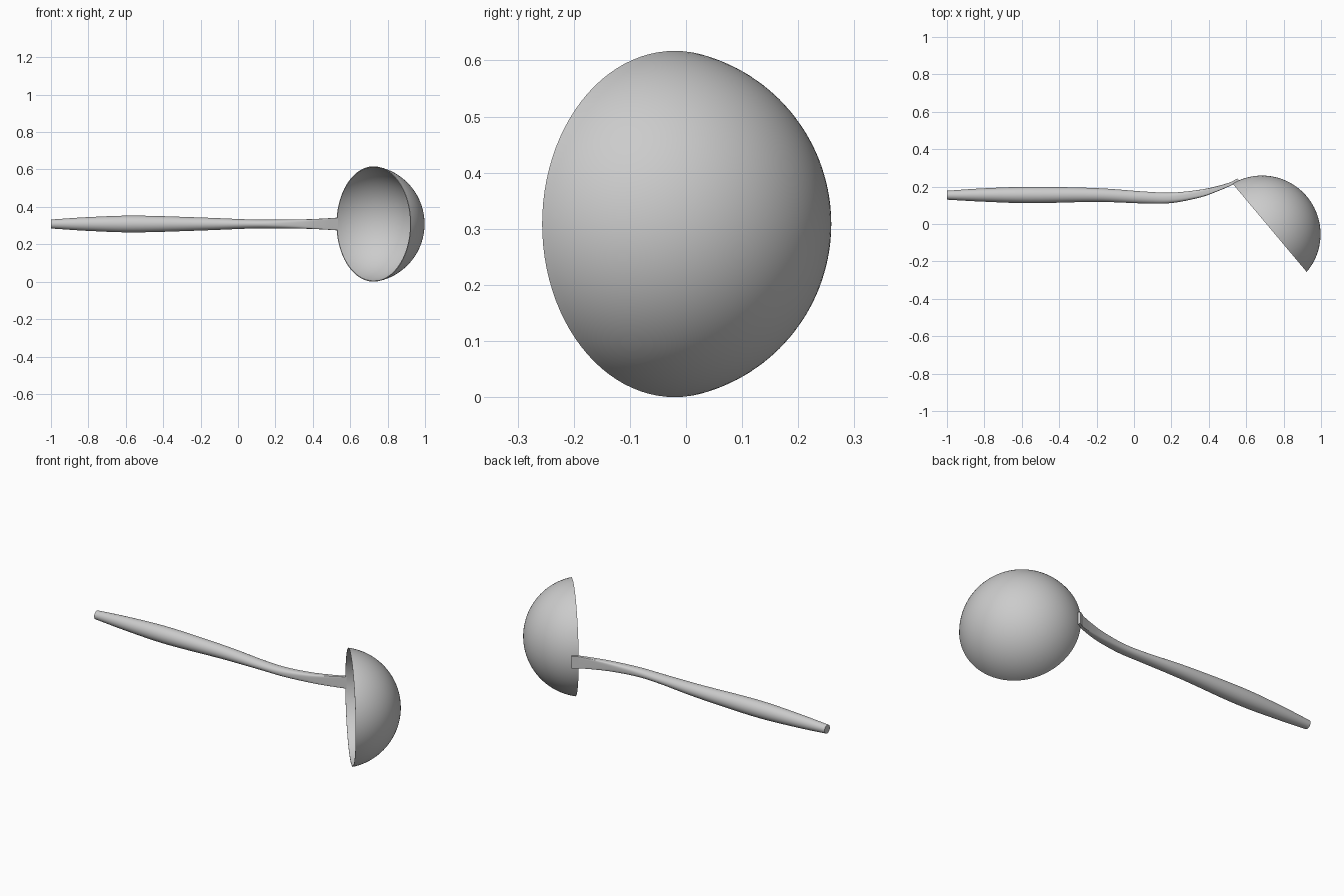
import bpy, bmesh, math
from mathutils import Matrix, Vector

cube = bpy.data.objects.get("Cube")
if cube:
    bpy.data.objects.remove(cube, do_unlink=True)

MID_Z = 0.3085

steel = bpy.data.materials.new("brushed grey steel")
steel.use_nodes = True
steel.diffuse_color = (0.6, 0.6, 0.6, 1)
steel.node_tree.nodes["Principled BSDF"].inputs["Base Color"].default_value = (0.6, 0.6, 0.6, 1)


def finish(bm, name, angle):
    """Turn a bmesh into a smooth-shaded object with sharp edges kept."""
    bmesh.ops.recalc_face_normals(bm, faces=bm.faces)
    mesh = bpy.data.meshes.new(name)
    bm.to_mesh(mesh)
    bm.free()
    mesh.materials.append(steel)
    obj = bpy.data.objects.new(name, mesh)
    bpy.context.collection.objects.link(obj)
    bpy.ops.object.select_all(action='DESELECT')
    obj.select_set(True)
    bpy.context.view_layer.objects.active = obj
    bpy.ops.object.shade_smooth_by_angle(angle=math.radians(angle))
    return obj


# Bowl: thin spherical cap, spun around its own axis, then tipped sideways
def cap_arc(radius, depth, steps=24):
    ball = (radius ** 2 + depth ** 2) / (2 * depth)
    reach = math.asin(radius / ball)
    return [Vector((ball * math.sin(reach * i / steps), 0,
                    ball * math.cos(reach * i / steps) - ball + depth))
            for i in range(steps + 1)]


bm = bmesh.new()
profile = cap_arc(0.3085, 0.26) + cap_arc(0.304, 0.255)[::-1]
verts = [bm.verts.new(p) for p in profile]
edges = [bm.edges.new(pair) for pair in zip(verts, verts[1:])]
bmesh.ops.spin(bm, geom=verts + edges, cent=(0, 0, 0), axis=(0, 0, 1),
               angle=math.tau, steps=96, use_merge=True)
bmesh.ops.remove_doubles(bm, verts=bm.verts, dist=0.0001)
tip = Matrix.Rotation(math.radians(40), 4, 'Z') @ Matrix.Rotation(math.pi / 2, 4, 'Y')
bmesh.ops.transform(bm, verts=bm.verts, matrix=Matrix.Translation((0.725, -0.02, MID_Z)) @ tip)
finish(bm, "bowl", 40)

# Handle stations: x, centre y, half depth in y, half height in z, squareness
stations = [Vector(s) for s in (
    (-1.0, 0.154, 0.024, 0.024, 2),
    (-0.8, 0.155, 0.036, 0.037, 2),
    (-0.55, 0.155, 0.044, 0.045, 2),
    (-0.2, 0.155, 0.037, 0.035, 2),
    (0.05, 0.142, 0.032, 0.025, 2),
    (0.2, 0.140, 0.028, 0.023, 2.4),
    (0.35, 0.162, 0.021, 0.025, 4),
    (0.45, 0.190, 0.014, 0.029, 8),
    (0.535, 0.221, 0.008, 0.034, 14))]


def blend(a, b, c, d, t):
    """Smooth curve through b and c."""
    return 0.5 * (2 * b + (c - a) * t + (2 * a - 5 * b + 4 * c - d) * t ** 2
                  + (3 * b - a - 3 * c + d) * t ** 3)


padded = [2 * stations[0] - stations[1]] + stations + [2 * stations[-1] - stations[-2]]
path = [blend(*padded[i:i + 4], k / 8) for i in range(len(stations) - 1) for k in range(8)]
path.append(stations[-1])


def section(bm, station, sides=32):
    x, y, half_y, half_z, square = station
    ring = []
    for i in range(sides):
        a = math.tau * (i + 0.5) / sides
        c, s = math.cos(a), math.sin(a)
        power = 2 / max(square, 2)
        ring.append(bm.verts.new((
            x, y + half_y * math.copysign(abs(c) ** power, c),
            MID_Z + half_z * math.copysign(abs(s) ** power, s))))
    return ring


bm = bmesh.new()
rings = [section(bm, s) for s in path]
for ring, following in zip(rings, rings[1:]):
    for i in range(len(ring)):
        j = (i + 1) % len(ring)
        bm.faces.new((ring[i], ring[j], following[j], following[i]))
bm.faces.new(rings[0])
bm.faces.new(rings[-1])
finish(bm, "handle", 35)

# Flat tab that joins the handle to the back of the bowl
bm = bmesh.new()
bmesh.ops.create_cube(bm, size=1)
place = (Matrix.Translation((0.541, 0.229, MID_Z)) @ Matrix.Rotation(math.radians(30), 4, 'Z')
         @ Matrix.Diagonal((0.036, 0.014, 0.068, 1)))
bmesh.ops.transform(bm, verts=bm.verts, matrix=place)
finish(bm, "joining_tab", 30)
